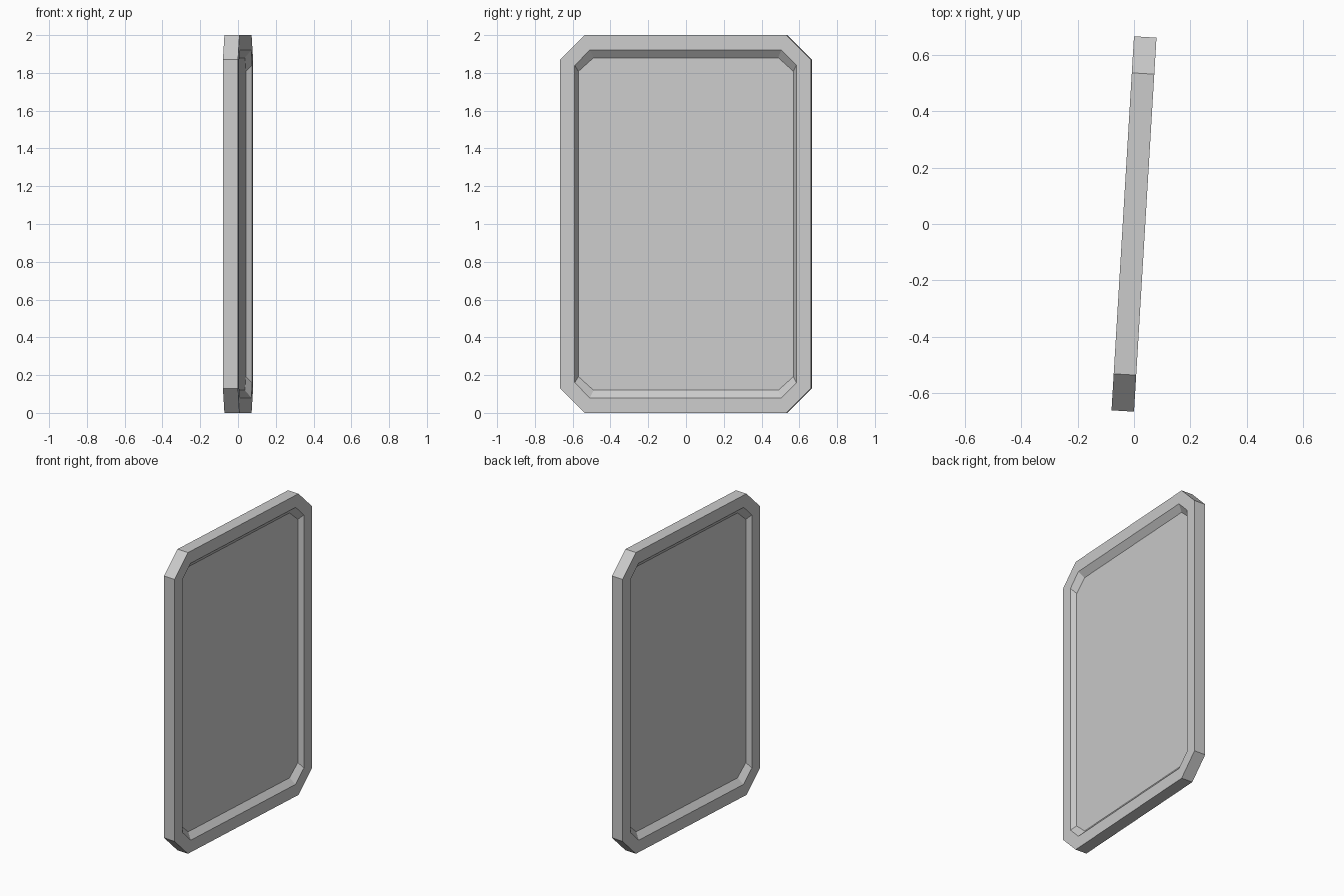
import bpy, bmesh, math
from mathutils import Matrix, Vector

if "Cube" in bpy.data.objects:
    bpy.data.objects.remove(bpy.data.objects["Cube"])


def octagon(bm, x, half_w, half_h, cut_w, cut_h):
    """Ring of 8 verts: a rectangle with cut corners, in the plane at x."""
    a, b = half_w - cut_w, half_h - cut_h
    pts = [(a, -half_h), (half_w, -b), (half_w, b), (a, half_h),
           (-a, half_h), (-half_w, b), (-half_w, -b), (-a, -half_h)]
    return [bm.verts.new((x, y, z + 1.0)) for y, z in pts]


bm = bmesh.new()
# Rings from the front recess floor, out over the rim, to the back recess floor
T, F = 0.04, 0.007
FLOOR = (0.570, 0.88, 0.08, 0.072)
LIP = (0.588, 0.92, 0.08, 0.08)
OUTER = (0.6655, 1.0, 0.13, 0.13)
rings = [octagon(bm, x, *size) for x, size in
         [(F, FLOOR), (T, LIP), (T, OUTER), (-T, OUTER), (-T, LIP), (-F, FLOOR)]]
for r0, r1 in zip(rings, rings[1:]):
    for i in range(8):
        j = (i + 1) % 8
        bm.faces.new((r0[i], r1[i], r1[j], r0[j]))
# Recessed floors on both sides
bm.faces.new(rings[0])
bm.faces.new(rings[-1][::-1])
bmesh.ops.recalc_face_normals(bm, faces=bm.faces[:])

# The panel is turned slightly about the vertical axis
bm.transform(Matrix.Rotation(math.radians(-3.44), 4, 'Z'))

mesh = bpy.data.meshes.new("recessed_panel")
bm.to_mesh(mesh)
bm.free()
panel = bpy.data.objects.new("recessed_panel", mesh)
bpy.context.collection.objects.link(panel)
